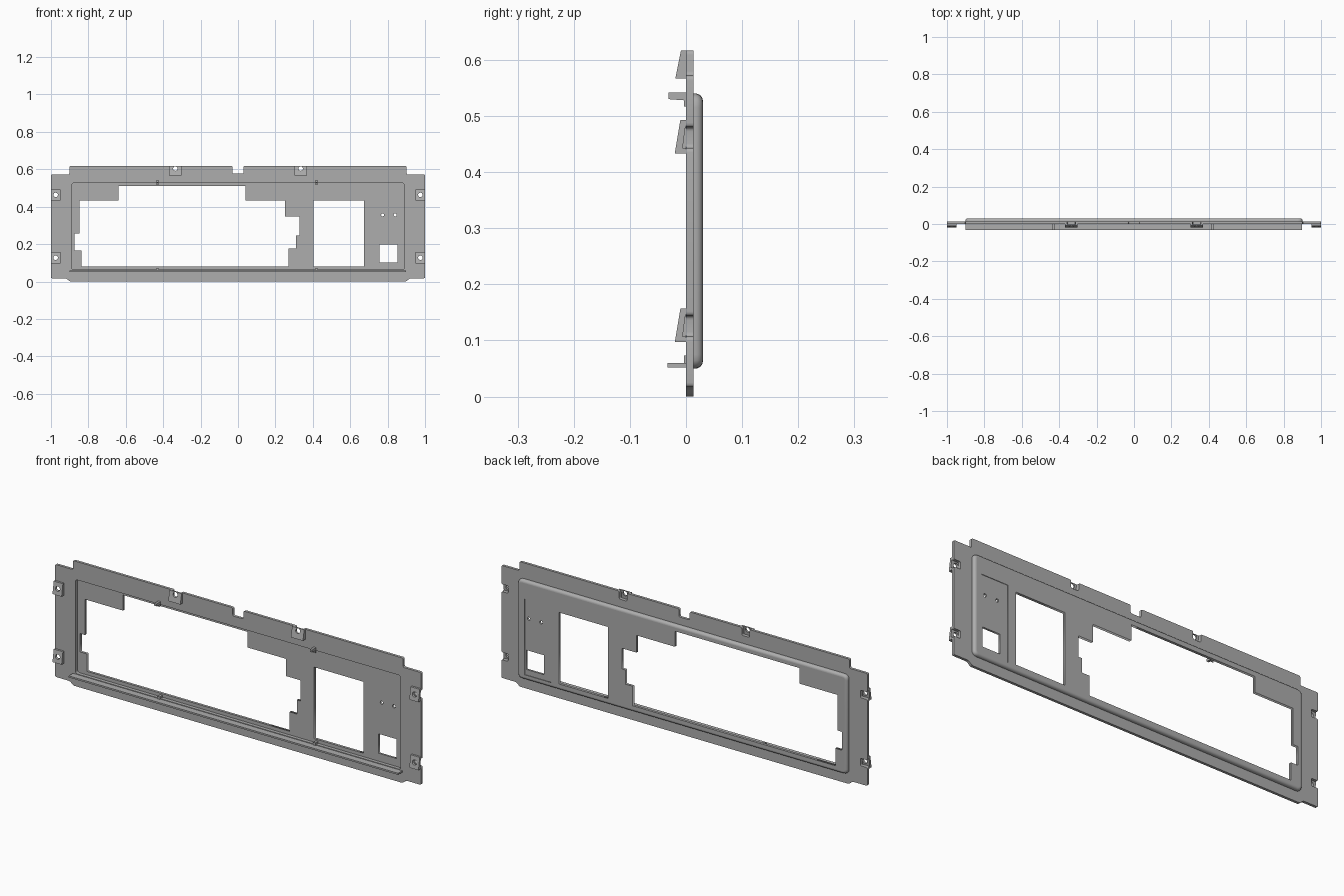
import bpy, bmesh, math
from mathutils import Vector

cube = bpy.data.objects.get("Cube")
if cube:
    bpy.data.objects.remove(cube, do_unlink=True)

steel = bpy.data.materials.new("plain grey steel")
steel.use_nodes = True
GREY = (0.42, 0.42, 0.42, 1)
steel.diffuse_color = GREY
steel.node_tree.nodes["Principled BSDF"].inputs["Base Color"].default_value = GREY


def add_mesh(name, bm):
    bmesh.ops.recalc_face_normals(bm, faces=bm.faces)
    me = bpy.data.meshes.new(name)
    bm.to_mesh(me)
    bm.free()
    me.materials.append(steel)
    ob = bpy.data.objects.new(name, me)
    bpy.context.collection.objects.link(ob)
    return ob


def rect(x0, x1, z0, z1):
    return [(x0, z0), (x1, z0), (x1, z1), (x0, z1)]


def circle(x, z, r, n=16):
    return [(x + r * math.cos(math.tau * i / n), z + r * math.sin(math.tau * i / n))
            for i in range(n)]


def rounded(pts, r, steps=4):
    """Replace every corner of an outline by a small arc."""
    out = []
    for i, p in enumerate(pts):
        p = Vector(p)
        ends = []
        for q in (Vector(pts[i - 1]), Vector(pts[(i + 1) % len(pts)])):
            d = q - p
            ends.append(p + d.normalized() * min(r, d.length * 0.45))
        for k in range(steps + 1):
            t = k / steps
            out.append((1 - t) ** 2 * ends[0] + 2 * t * (1 - t) * p + t * t * ends[1])
    return out


def sheet(name, y0, y1, outlines):
    """Flat sheet from an outline and holes in x-z, between two depths."""
    cu = bpy.data.curves.new(name, "CURVE")
    cu.dimensions = "2D"
    cu.fill_mode = "BOTH"
    cu.extrude = (y1 - y0) / 2
    for pts in outlines:
        sp = cu.splines.new("POLY")
        sp.points.add(len(pts) - 1)
        for v, p in zip(sp.points, pts):
            v.co = (p[0], p[1], 0, 1)
        sp.use_cyclic_u = True
    tmp = bpy.data.objects.new("tmp", cu)
    bpy.context.collection.objects.link(tmp)
    me = bpy.data.meshes.new_from_object(
        tmp.evaluated_get(bpy.context.evaluated_depsgraph_get()))
    bm = bmesh.new()
    bm.from_mesh(me)
    bpy.data.objects.remove(tmp)
    bpy.data.meshes.remove(me)
    bmesh.ops.remove_doubles(bm, verts=bm.verts, dist=1e-5)
    for v in bm.verts:
        x, z, d = v.co
        v.co = (x, (y0 + y1) / 2 - d, z)
    return add_mesh(name, bm)


def prism(name, profile, x0, x1):
    """Extrude a y-z profile along x."""
    bm = bmesh.new()
    a, b = [[bm.verts.new((x, y, z)) for y, z in profile] for x in (x0, x1)]
    bm.faces.new(a)
    bm.faces.new(b)
    for i in range(len(a)):
        bm.faces.new((a[i - 1], a[i], b[i], b[i - 1]))
    return add_mesh(name, bm)


def cut(ob, cutters):
    for c in cutters:
        m = ob.modifiers.new("cut", "BOOLEAN")
        m.operation = "DIFFERENCE"
        m.solver = "EXACT"
        m.object = c
    me = bpy.data.meshes.new_from_object(
        ob.evaluated_get(bpy.context.evaluated_depsgraph_get()))
    ob.modifiers.clear()
    ob.data = me
    for c in cutters:
        bpy.data.objects.remove(c)


# Outer flange, with the pan opening and notches behind the clips
T, BACK = 0.013, 0.03
PAN = (-0.888, 0.888, 0.063, 0.527)
SIDE_Z = (0.097, 0.433)
TOP_X, TOP_Z = 0.335, 0.567


def half_outline(s):
    """Flange edge on one side, from bottom middle to top middle."""
    pts = [(0.9, 0), (0.918, 0.017), (1, 0.017)]
    for z in SIDE_Z:
        pts += [(1, z + 0.01), (0.962, z + 0.01), (0.962, z + 0.047), (1, z + 0.047)]
    pts += [(1, 0.572), (0.902, 0.572), (0.902, 0.617)]
    for x, z in ((TOP_X + 0.021, 0.617), (TOP_X + 0.021, 0.578),
                 (TOP_X - 0.021, 0.578), (TOP_X - 0.021, 0.617)):
        pts.append((x, z))
    pts += [(0.029, 0.617), (0.029, 0.577)]
    return [(s * x, z) for x, z in pts]


edge = rounded(half_outline(1) + half_outline(-1)[::-1], 0.008)
sheet("flange", 0, T, [edge, rounded(rect(*PAN), 0.012)])

# Pan floor with its windows; the back layer has a shallow recessed panel
main_window = [(-0.64, 0.51), (0.04, 0.51), (0.04, 0.433), (0.25, 0.433), (0.25, 0.348),
               (0.33, 0.348), (0.33, 0.246), (0.31, 0.246), (0.31, 0.176), (0.27, 0.176),
               (0.27, 0.08), (-0.837, 0.08), (-0.837, 0.166), (-0.874, 0.166),
               (-0.874, 0.257), (-0.848, 0.257), (-0.848, 0.433), (-0.64, 0.433)]
base = [rounded(rect(*PAN), 0.012), main_window, rect(0.404, 0.674, 0.08, 0.433)]
small = [rect(0.757, 0.853, 0.102, 0.198), circle(0.773, 0.356, 0.008),
         circle(0.84, 0.356, 0.008)]
sheet("pan_floor", 0.017, 0.027, base + small)
sheet("pan_back_skin", 0.027, BACK, base + [rect(0.718, 0.862, 0.075, 0.45)])

# Rounded wall around the pan
bm = bmesh.new()
rings = []
R = 0.013
steps = [(0, T), (0, BACK)] + [(R * math.sin(a), BACK - R * (1 - math.cos(a)))
         for a in (math.pi / 2 * k / 6 for k in range(1, 7))] + [(R, T)]
for off, y in steps:
    x0, x1, z0, z1 = PAN
    loop = rounded(rect(x0 - off, x1 + off, z0 - off, z1 + off), 0.012 + off)
    rings.append([bm.verts.new((p[0], y, p[1])) for p in loop])
for i, b in enumerate(rings):
    a = rings[i - 1]
    for j in range(len(a)):
        bm.faces.new((a[j - 1], a[j], b[j], b[j - 1]))
wall = add_mesh("pan_wall", bm)
bpy.context.view_layer.objects.active = wall
wall.select_set(True)
bpy.ops.object.shade_smooth_by_angle(angle=math.radians(35))


# Wedge clips with a screw hole and a hollow back
def clip(name, x0, x1, z0, z1, front, hollow, open_top):
    ob = prism(name, [(0, z0), (-front, z0), (-front + 0.01, z1), (0, z1)], x0, x1)
    top = z1 + 0.01 if open_top else z1 - 0.012
    cavity = prism("cavity", [(0.01, z0 + 0.01), (-0.006, z0 + 0.01),
                              (-0.001, top), (0.01, top)], *hollow)
    zc = z1 - 0.013 if open_top else (z0 + z1) / 2
    hole = sheet("hole", -0.05, 0.05, [circle((x0 + x1) / 2, zc, 0.012)])
    cut(ob, [cavity, hole])


for s, side in ((1, "left"), (-1, "right")):
    for z, level in zip(SIDE_Z, ("lower", "upper")):
        clip(f"{level}_{side}_clip", *sorted((s * 0.95, s)), z, z + 0.06, 0.02,
             sorted((s * 0.962, s * 1.01)), False)
    c = s * TOP_X
    clip(f"top_{side}_clip", c - 0.033, c + 0.033, TOP_Z, 0.617, 0.019,
         (c - 0.021, c + 0.021), True)

# Ledge along the bottom of the opening, and small locating hooks
prism("bottom_ledge", [(0, 0.052), (-0.033, 0.052), (-0.033, 0.06), (0, 0.06)], -0.902, 0.898)
for x, side in ((0.42, "left"), (-0.43, "right")):
    prism(f"{side}_top_hook", [(0, 0.517), (-0.004, 0.517), (-0.004, 0.528), (-0.031, 0.53),
                               (-0.031, 0.542), (0, 0.542)], x - 0.006, x + 0.006)
    prism(f"{side}_bottom_tab", [(0.017, 0.06), (-0.004, 0.06), (-0.004, 0.073),
                                 (0.017, 0.073)], x - 0.006, x + 0.006)
